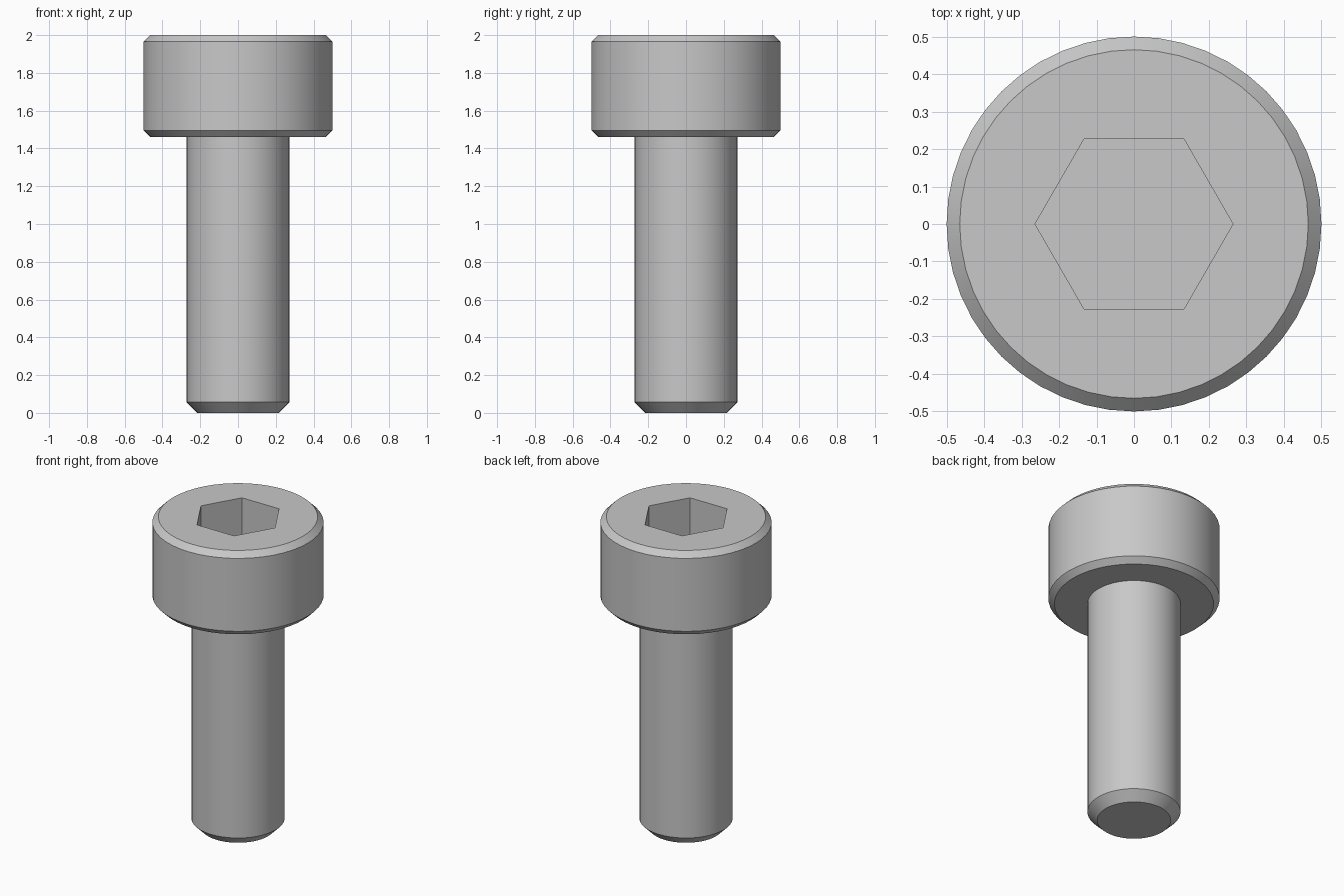
import bpy
import bmesh
from math import cos, sin, pi, radians

default = bpy.data.objects.get("Cube")
if default:
    bpy.data.objects.remove(default, do_unlink=True)

SIDES = 48
TOP = 2.0
SOCKET_RADIUS = 0.264
SOCKET_DEPTH = 0.27

# Radius and height from the shank tip up to the rim of the head
PROFILE = [(0.215, 0), (0.272, 0.057), (0.272, 1.46), (0.465, 1.46),
           (0.5, 1.495), (0.5, 1.965), (0.465, TOP)]


def ring(bm, radius, z, sides):
    return [bm.verts.new((radius * cos(2 * pi * i / sides),
                          radius * sin(2 * pi * i / sides), z))
            for i in range(sides)]


def bridge(bm, lower, upper):
    n = len(lower)
    for i in range(n):
        j = (i + 1) % n
        bm.faces.new((lower[i], lower[j], upper[j], upper[i]))


def loop_edges(bm, verts):
    return [bm.edges.get((v, verts[i - 1])) for i, v in enumerate(verts)]


# Steel material
steel = bpy.data.materials.new("steel_grey")
steel.use_nodes = True
colour = (0.58, 0.58, 0.58, 1)
steel.diffuse_color = colour
steel.node_tree.nodes["Principled BSDF"].inputs["Base Color"].default_value = colour

# Turned shank and head
bm = bmesh.new()
rings = [ring(bm, r, z, SIDES) for r, z in PROFILE]
for lower, upper in zip(rings, rings[1:]):
    bridge(bm, lower, upper)
bm.faces.new(rings[0])

# Hexagonal socket with a flat floor
socket_rim = ring(bm, SOCKET_RADIUS, TOP, 6)
socket_floor = ring(bm, SOCKET_RADIUS, TOP - SOCKET_DEPTH, 6)
bridge(bm, socket_rim, socket_floor)
bm.faces.new(socket_floor)

# Flat top of the head around the socket
bmesh.ops.triangle_fill(bm, use_beauty=True,
                        edges=loop_edges(bm, rings[-1]) + loop_edges(bm, socket_rim))
bmesh.ops.recalc_face_normals(bm, faces=bm.faces)

mesh = bpy.data.meshes.new("socket_head_screw")
bm.to_mesh(mesh)
bm.free()
mesh.materials.append(steel)
screw = bpy.data.objects.new("socket_head_screw", mesh)
bpy.context.collection.objects.link(screw)

# Smooth round sides, sharp chamfers and socket corners
bpy.ops.object.select_all(action="DESELECT")
screw.select_set(True)
bpy.context.view_layer.objects.active = screw
bpy.ops.object.shade_smooth_by_angle(angle=radians(30))
